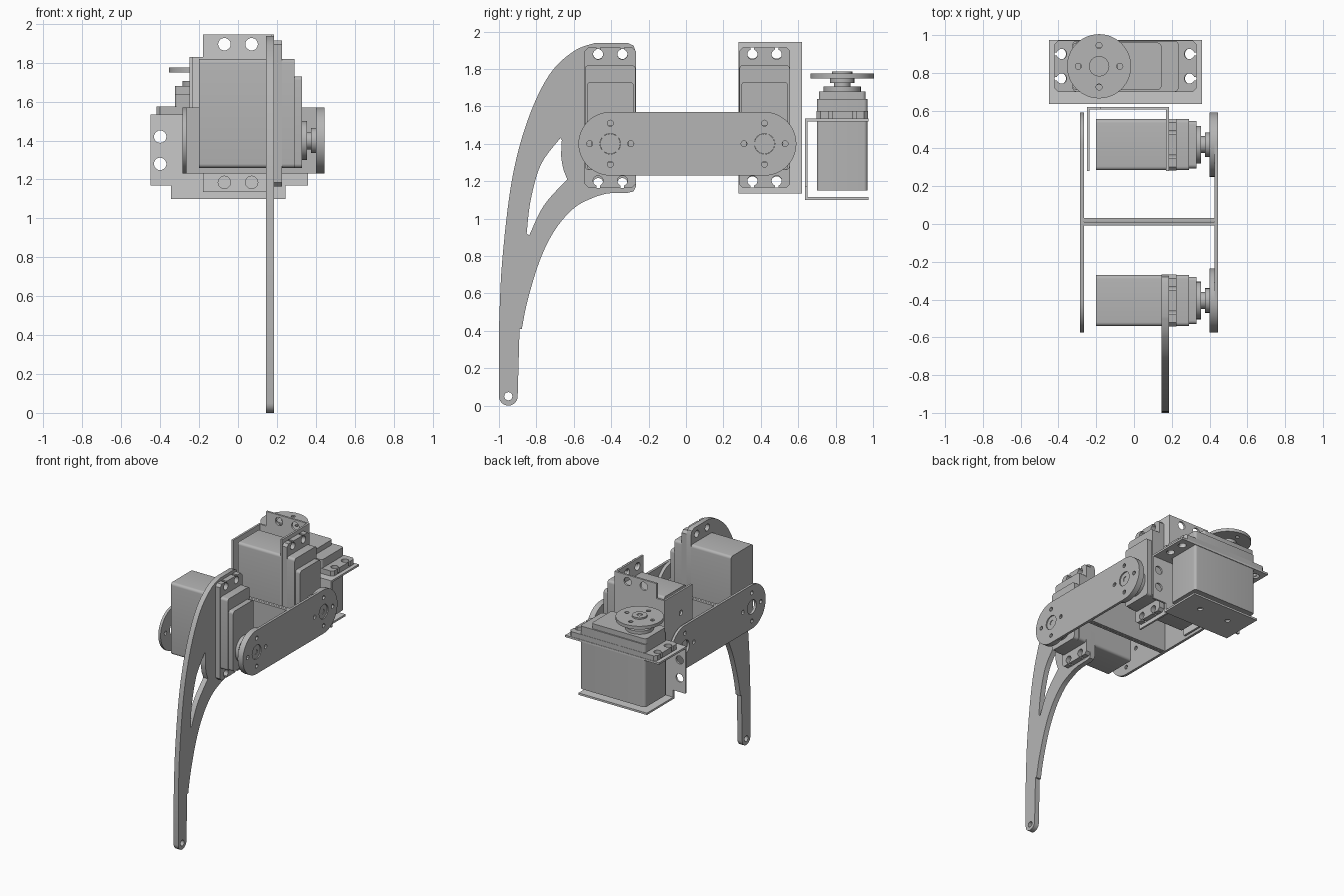
import bpy, bmesh, math
from mathutils import Matrix, Vector

if "Cube" in bpy.data.objects:
    bpy.data.objects.remove(bpy.data.objects["Cube"])


def material(name, g):
    m = bpy.data.materials.new(name)
    m.diffuse_color = (g, g, g, 1)
    m.use_nodes = True
    m.node_tree.nodes["Principled BSDF"].inputs["Base Color"].default_value = m.diffuse_color
    return m


GREY = material("mid grey", 0.46)
LIGHT = material("light grey", 0.58)


def frame(origin, u, v, n):
    """Matrix taking plate coordinates (a, b, depth) to world."""
    m = Matrix((u, v, n)).transposed().to_4x4()
    m.translation = Vector(origin)
    return m


X, Y, Z = (1, 0, 0), (0, 1, 0), (0, 0, 1)
SIDE = frame((0, 0, 0), Y, Z, X)
SWAP = Matrix(((1, 0, 0, 0), (0, 0, 1, 0), (0, 1, 0, 0), (0, 0, 0, 1)))


def circle(a, b, r, n=24, start=0.0, sweep=2 * math.pi):
    full = abs(sweep) > 6.28
    k = n if full else n + 1
    return [(a + r * math.cos(start + sweep * i / n),
             b + r * math.sin(start + sweep * i / n)) for i in range(k)]


def rect(a0, a1, b0, b1, r=0.0):
    if not r:
        return [(a0, b0), (a1, b0), (a1, b1), (a0, b1)]
    pts = []
    for i, (a, b) in enumerate([(a1 - r, b1 - r), (a0 + r, b1 - r),
                                (a0 + r, b0 + r), (a1 - r, b0 + r)]):
        pts += circle(a, b, r, 5, i * math.pi / 2, math.pi / 2)
    return pts


def smooth(pts, n=6):
    """Catmull-Rom curve through the points."""
    p = [Vector(q) for q in [pts[0]] + pts + [pts[-1]]]
    out = []
    for i in range(1, len(p) - 2):
        a, b, c, d = p[i - 1:i + 3]
        for k in range(n):
            t = k / n
            out.append(tuple(0.5 * (2 * b + (c - a) * t + (2 * a - 5 * b + 4 * c - d) * t * t
                                    + (3 * b - a - 3 * c + d) * t ** 3)))
    return out + [pts[-1]]


def plate(name, loops, n0, n1, m, mat=GREY):
    """Flat sheet: first loop is the outline, the rest are holes."""
    cu = bpy.data.curves.new(name, 'CURVE')
    cu.dimensions = '2D'
    cu.fill_mode = 'BOTH'
    cu.extrude = (n1 - n0) / 2
    for loop in loops:
        s = cu.splines.new('POLY')
        s.points.add(len(loop) - 1)
        for p, (a, b) in zip(s.points, loop):
            p.co = (a, b, 0, 1)
        s.use_cyclic_u = True
    tmp = bpy.data.objects.new(name + "_curve", cu)
    bpy.context.collection.objects.link(tmp)
    dg = bpy.context.evaluated_depsgraph_get()
    me = bpy.data.meshes.new_from_object(tmp.evaluated_get(dg))
    bpy.data.objects.remove(tmp)
    bpy.data.curves.remove(cu)
    bm = bmesh.new()
    bm.from_mesh(me)
    bmesh.ops.remove_doubles(bm, verts=bm.verts, dist=1e-5)
    bm.transform(m @ Matrix.Translation((0, 0, (n0 + n1) / 2)))
    bmesh.ops.recalc_face_normals(bm, faces=bm.faces)
    bm.to_mesh(me)
    bm.free()
    me.materials.clear()
    me.materials.append(mat)
    ob = bpy.data.objects.new(name, me)
    bpy.context.collection.objects.link(ob)
    bpy.ops.object.select_all(action='DESELECT')
    ob.select_set(True)
    bpy.context.view_layer.objects.active = ob
    bpy.ops.object.shade_smooth_by_angle(angle=math.radians(30))
    return ob


def horn_holes(a, b):
    return [circle(a + dx, b + dy, 0.016, 12)
            for dx, dy in ((0.11, 0), (-0.11, 0), (0, 0.11), (0, -0.11))]


def keyhole(edge, v, s):
    """Open slot running from an end edge into a round hole; s is +1 at the far end."""
    c = edge - s * 0.037
    g = 0.35
    base = 0 if s > 0 else math.pi
    return circle(c, v, 0.027, 16, base + g, 2 * math.pi - 2 * g)


def flange_outline():
    lo, hi, w, r = -0.235, 0.515, 0.137, 0.02
    pts = [(lo + r, -w), (hi - r, -w), (hi, -w + r)]
    for v in (-0.065, 0.065):
        arc = keyhole(hi, v, 1)[::-1]
        pts += [(hi, arc[0][1])] + arc + [(hi, arc[-1][1])]
    pts += [(hi, w - r), (hi - r, w), (lo + r, w), (lo, w - r)]
    for v in (0.065, -0.065):
        arc = keyhole(lo, v, -1)[::-1]
        pts += [(lo, arc[0][1])] + arc + [(lo, arc[-1][1])]
    return pts + [(lo, -w + r)]


def servo(name, m):
    plate(name + "_body", [rect(-0.14, 0.42, -0.135, 0.135, 0.02)], -0.2, 0.29, m)
    plate(name + "_flange", [flange_outline()], 0.185, 0.225, m)
    plate(name + "_gear_cover", [rect(-0.14, 0.33, -0.125, 0.125, 0.02)], 0.29, 0.33, m)
    plate(name + "_shaft_boss", [circle(0, 0, 0.1, 32)], 0.33, 0.355, m)
    plate(name + "_shaft", [circle(0, 0, 0.045)], 0.355, 0.375, m)
    plate(name + "_horn_collar", [circle(0, 0, 0.065)], 0.375, 0.40, m)
    plate(name + "_horn", [circle(0, 0, 0.17, 48)] + horn_holes(0, 0), 0.40, 0.425, m)
    plate(name + "_horn_hub", [circle(0, 0, 0.054), circle(0, 0, 0.02, 12)], 0.425, 0.437, m)
    plate(name + "_horn_screw", [circle(0, 0, 0.02, 12)], 0.42, 0.432, m)


def bracket(name, m):
    # slotted face plate, bottom plate and back plate of one folded sheet
    grid = [circle(0.14 + s * 0.345, v, 0.03, 20) for s in (-1, 1) for v in (-0.065, 0.065)]
    plate(name + "_face", [rect(-0.265, 0.545, -0.14, 0.2), rect(-0.14, 0.42, -0.135, 0.135)]
          + grid, 0.17, 0.185, m, LIGHT)
    plate(name + "_bottom", [rect(-0.16, 0.43, -0.14, 0.2), circle(0, 0, 0.02, 16),
                             circle(0.26, 0, 0.02, 16)], -0.25, -0.235, m, LIGHT)
    back = [(-0.16, -0.25), (0.43, -0.25), (0.43, -0.18), (0.545, -0.18), (0.545, 0.185),
            (-0.265, 0.185), (-0.265, -0.18), (-0.16, -0.18)]
    holes = [circle(0.14 + s * 0.355, h, 0.032, 20) for s in (-1, 1) for h in (-0.07, 0.07)]
    plate(name + "_back", [back] + holes, 0.185, 0.2, m @ SWAP, LIGHT)


# three servo motors, two held in folded brackets
knee = frame((0, -0.405, 1.40), Z, Y, X)
hip = frame((0, 0.42, 1.40), Z, Y, X)
shoulder = frame((-0.185, 0.835, 1.35), X, (0, -1, 0), Z)
servo("knee_servo", knee)
servo("hip_servo", hip)
servo("shoulder_servo", shoulder)
bracket("hip_bracket", hip)
bracket("shoulder_bracket", shoulder)

# two U-shaped links, back to back
for name, yc, s in (("knee_link", -0.405, -1), ("hip_link", 0.42, 1)):
    y0 = 0.012
    start = math.pi / 2 if s < 0 else -math.pi / 2
    outline = [(y0, 1.57 if s < 0 else 1.23)] + circle(yc, 1.40, 0.17, 24, start, math.pi) \
        + [(y0, 1.23 if s < 0 else 1.57)]
    holes = [circle(yc, 1.40, 0.055)] + horn_holes(yc, 1.40)
    plate(name + "_right_arm", [outline] + holes, 0.425, 0.445, SIDE)
    plate(name + "_left_arm", [outline] + holes, -0.285, -0.265, SIDE)
    plate(name + "_web", [rect(*sorted((y0 + s * 0.001, y0 + s * 0.02)), 1.23, 1.57)],
          -0.275, 0.435, SIDE)

# lower leg: curved plate with a window and a foot hole
outer = smooth([(-1.0, 0.41), (-0.983, 0.77), (-0.93, 1.21), (-0.845, 1.53), (-0.73, 1.77),
                (-0.60, 1.895), (-0.49, 1.938)])
inner = smooth([(-0.42, 1.135), (-0.50, 1.11), (-0.60, 1.055), (-0.70, 0.94), (-0.78, 0.78),
                (-0.845, 0.57), (-0.878, 0.41)])
leg = (outer + [(-0.31, 1.938), (-0.28, 1.925), (-0.268, 1.89), (-0.268, 1.17), (-0.28, 1.145),
                (-0.31, 1.138)] + inner + [(-0.89, 0.41)]
       + circle(-0.95, 0.05, 0.05, 14, 0, -math.pi))
window = (smooth([(-0.672, 1.43), (-0.775, 1.29), (-0.83, 1.10), (-0.852, 0.92)])
          + smooth([(-0.838, 0.91), (-0.76, 1.07), (-0.635, 1.21)])
          + smooth([(-0.655, 1.26), (-0.667, 1.33), (-0.664, 1.42)]))
bolts = [circle(y, z, 0.027, 16) for y in (-0.47, -0.34) for z in (1.88, 1.19)]
plate("lower_leg", [leg, window, circle(-0.95, 0.05, 0.022, 16)] + bolts, 0.145, 0.185, SIDE)
